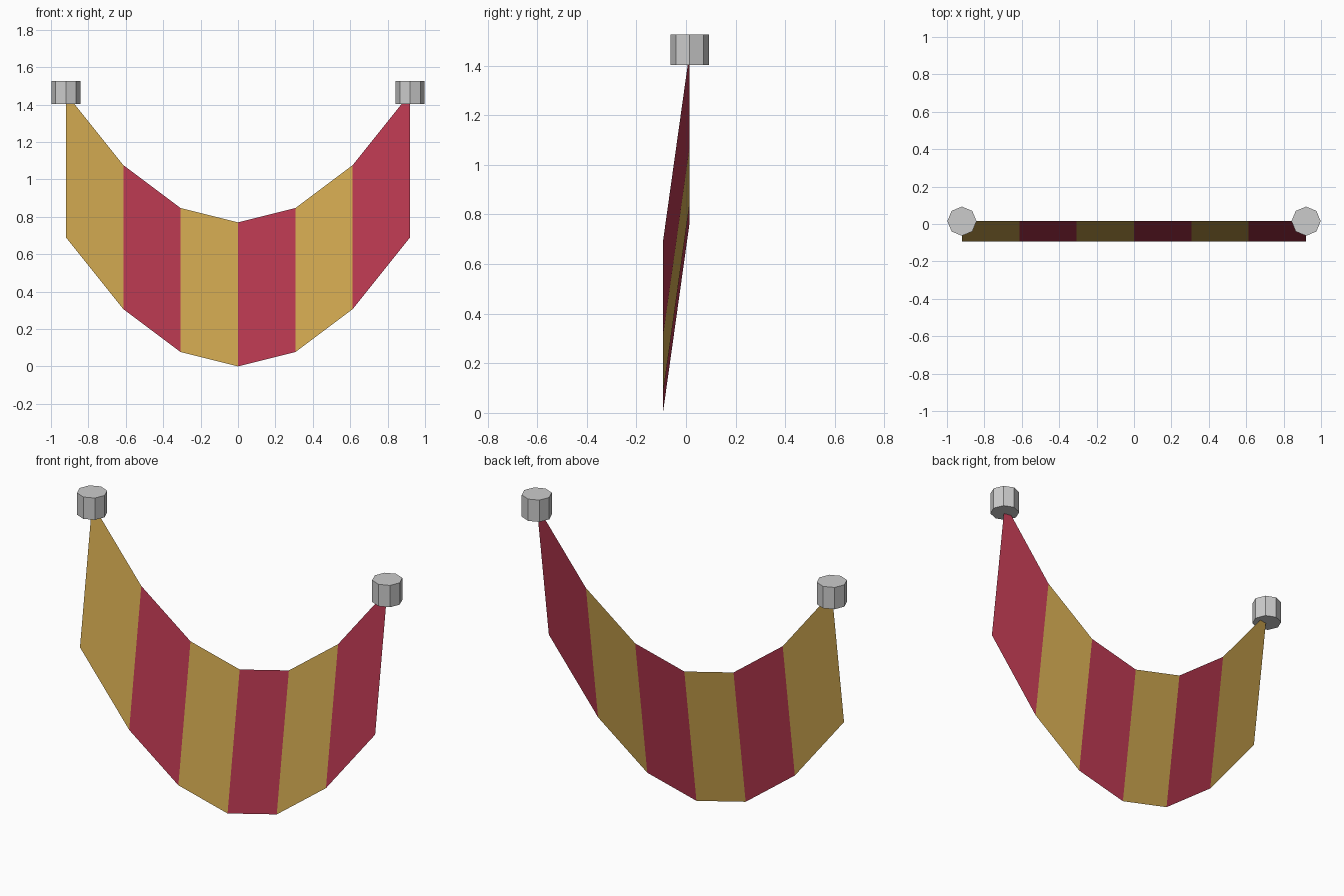
import bpy, bmesh

if "Cube" in bpy.data.objects:
    bpy.data.objects.remove(bpy.data.objects["Cube"])

HALF, DROP, PANELS = 0.92, 0.77, 6
Y_TOP, Y_BOTTOM = 0.015, -0.093


def material(name, color):
    m = bpy.data.materials.new(name)
    m.diffuse_color = (*color, 1)
    m.use_nodes = True
    m.node_tree.nodes["Principled BSDF"].inputs["Base Color"].default_value = m.diffuse_color
    return m


gold = material("gold_cloth", (0.63, 0.39, 0.08))
red = material("red_cloth", (0.48, 0.04, 0.08))

# Swagged striped cloth: a single sheet following a parabola, leaning forward
bm = bmesh.new()
columns = []
for i in range(PANELS + 1):
    x = -HALF + 2 * HALF * i / PANELS
    z = 0.69 * (x / HALF) ** 2
    columns.append((bm.verts.new((x, Y_BOTTOM, z)),
                    bm.verts.new((x, Y_TOP, z + DROP))))
for i in range(PANELS):
    (b0, t0), (b1, t1) = columns[i], columns[i + 1]
    bm.faces.new((b0, b1, t1, t0)).material_index = i % 2
mesh = bpy.data.meshes.new("bunting_cloth")
bm.to_mesh(mesh)
bm.free()
mesh.materials.append(gold)
mesh.materials.append(red)
cloth = bpy.data.objects.new("bunting_cloth", mesh)
bpy.context.collection.objects.link(cloth)

# Eight-sided mounting pegs at the two upper corners
for side, name in ((-1, "left_peg"), (1, "right_peg")):
    bpy.ops.mesh.primitive_cylinder_add(
        vertices=8, radius=0.078, depth=0.123,
        location=(side * HALF, Y_TOP, 1.464))
    bpy.context.object.name = name
